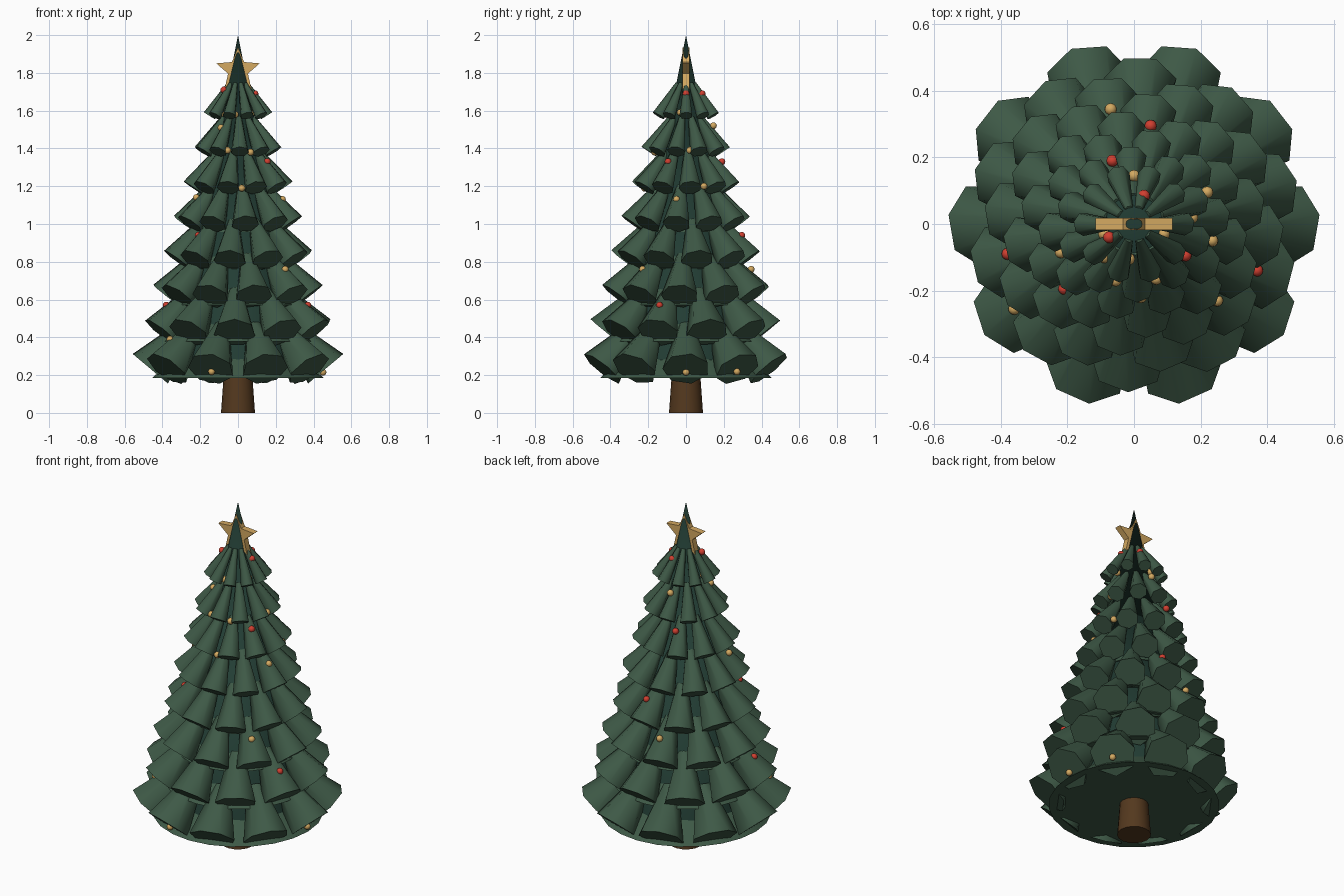
import bpy, bmesh, math
from mathutils import Vector, Matrix

cube = bpy.data.objects.get("Cube")
if cube:
    bpy.data.objects.remove(cube, do_unlink=True)


def material(name, rgb):
    mat = bpy.data.materials.new(name)
    mat.use_nodes = True
    mat.diffuse_color = (*rgb, 1)
    mat.node_tree.nodes["Principled BSDF"].inputs["Base Color"].default_value = (*rgb, 1)
    return mat


GREEN = material("branch green", (0.048, 0.1, 0.062))
DARK = material("core dark green", (0.016, 0.046, 0.034))
BROWN = material("bark brown", (0.088, 0.04, 0.013))
GOLD = material("gold", (0.66, 0.4, 0.12))
RED = material("red", (0.64, 0.05, 0.03))


def finish(bm, name, mat, smooth=True):
    bmesh.ops.recalc_face_normals(bm, faces=bm.faces)
    for f in bm.faces:
        f.smooth = smooth and len(f.verts) <= 4
    # Keep the rims of flat end caps sharp
    for e in bm.edges:
        e.smooth = all(f.smooth for f in e.link_faces)
    mesh = bpy.data.meshes.new(name)
    bm.to_mesh(mesh)
    bm.free()
    mesh.materials.append(mat)
    obj = bpy.data.objects.new(name, mesh)
    bpy.context.collection.objects.link(obj)
    return obj


def cone(bm, sides, r1, r2, depth, matrix):
    # Frustum whose wide end sits at the local origin
    bmesh.ops.create_cone(bm, cap_ends=True, segments=sides, radius1=r1, radius2=r2,
                          depth=depth, matrix=matrix @ Matrix.Translation((0, 0, depth / 2)))


# Trunk
bm = bmesh.new()
cone(bm, 16, 0.09, 0.072, 0.25, Matrix())
finish(bm, "trunk", BROWN)

# Inner foliage core, ending in the pointed tip
bm = bmesh.new()
cone(bm, 16, 0.36, 0, 1.8, Matrix.Translation((0, 0, 0.2)))
finish(bm, "foliage_core", DARK)

# Tiers: a skirt and a ring of ten drooping branches, each ring turned a little further
TIERS, COUNT, TWIST = 8, 10, 0.27
for i in range(TIERS):
    t = i / (TIERS - 1)
    tip_r = 0.555 - 0.0535 * i
    tip_z = 0.31 + 0.183 * i
    radius = 0.125 - 0.0128 * i
    tilt = math.radians(40 - 8 * t)
    length = 0.29 - 0.09 * t
    end_r = tip_r - 0.95 * radius * math.cos(tilt)
    end_z = tip_z - 0.95 * radius * math.sin(tilt)

    bm = bmesh.new()
    skirt_r = 0.455 - 0.06 * i
    skirt_z = tip_z - 0.125 + 0.01 * i
    cone(bm, 24, skirt_r, 0.7 * skirt_r, 0.12, Matrix.Translation((0, 0, skirt_z)))
    finish(bm, f"tier_skirt_{i + 1}", GREEN)

    bm = bmesh.new()
    for k in range(COUNT):
        a = k * math.tau / COUNT + i * TWIST
        out = Vector((math.cos(a), math.sin(a), 0))
        axis = -out * math.sin(tilt) + Vector((0, 0, math.cos(tilt)))
        turn = Vector((0, 0, 1)).rotation_difference(axis).to_matrix().to_4x4()
        place = Matrix.Translation(out * end_r + Vector((0, 0, end_z)))
        # Seven sides, with a corner towards the front
        cone(bm, 7, radius, 0.35 * radius, length,
             place @ turn @ Matrix.Rotation(math.pi, 4, "Z"))
    finish(bm, f"tier_branches_{i + 1}", GREEN)

# Star
bm = bmesh.new()
verts = []
for k in range(10):
    a = math.pi / 2 + k * math.pi / 5
    r = 0.055 if k % 2 else 0.121
    verts.append(bm.verts.new((r * math.cos(a), -0.018, 1.813 + r * math.sin(a))))
face = bm.faces.new(verts)
ext = bmesh.ops.extrude_face_region(bm, geom=[face])
bmesh.ops.translate(bm, vec=(0, 0.036, 0),
                    verts=[v for v in ext["geom"] if isinstance(v, bmesh.types.BMVert)])
finish(bm, "star", GOLD, smooth=False)

# Baubles
red_spots = [(-.075, -.04, 1.71), (.03, .085, 1.69), (.09, 0, 1.69), (.155, -.095, 1.33),
             (-.065, .19, 1.33), (-.21, -.195, .94), (.05, .295, .94), (.37, -.14, .57),
             (-.38, -.09, .57)]
gold_spots = [(-.09, -.1, 1.51), (.08, -.1, 1.5), (0, .145, 1.52), (-.015, -.105, 1.58),
              (.09, -.03, 1.59), (-.035, .095, 1.585), (-.09, -.03, 1.585),
              (-.055, -.17, 1.39), (.175, .02, 1.39), (.067, -.165, 1.38),
              (-.22, -.085, 1.14), (.22, .095, 1.2), (.235, -.05, 1.13), (.02, -.22, 1.19),
              (.25, -.23, .76), (-.07, .345, .76), (-.36, -.255, .39),
              (-.14, -.43, .218), (.375, .27, .218), (.45, 0, .215)]
for name, spots, mat in (("red_baubles", red_spots, RED), ("gold_baubles", gold_spots, GOLD)):
    bm = bmesh.new()
    for p in spots:
        bmesh.ops.create_uvsphere(bm, u_segments=12, v_segments=8, radius=0.018,
                                  matrix=Matrix.Translation(p))
    finish(bm, name, mat)
